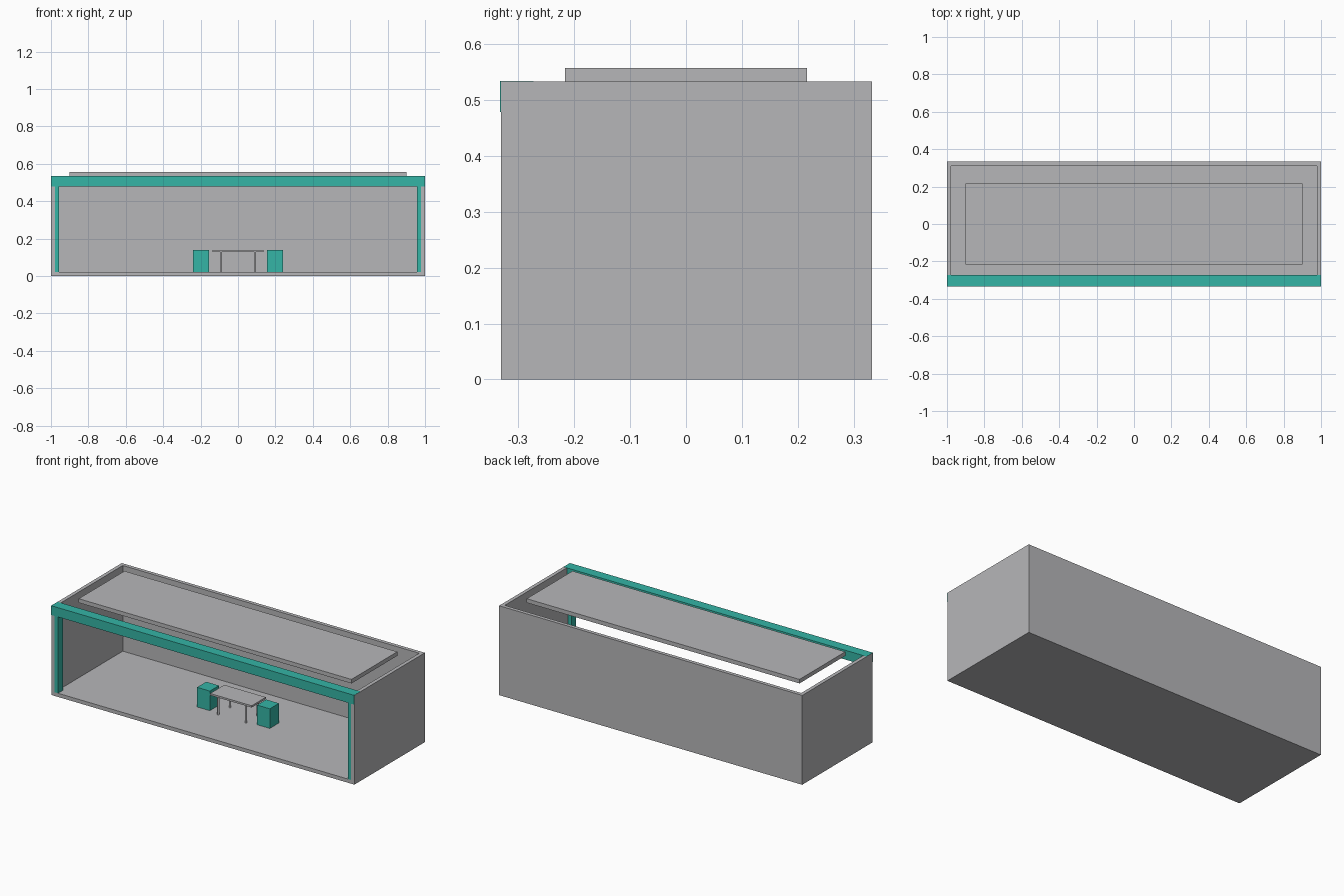
import bpy
import bmesh
from mathutils import Matrix, Vector

if "Cube" in bpy.data.objects:
    bpy.data.objects.remove(bpy.data.objects["Cube"], do_unlink=True)


def material(name, rgb):
    mat = bpy.data.materials.new(name)
    mat.use_nodes = True
    mat.diffuse_color = (*rgb, 1)
    mat.node_tree.nodes["Principled BSDF"].inputs["Base Color"].default_value = (*rgb, 1)
    return mat


GREY = material("light_grey", (0.47, 0.47, 0.485))
TEAL = material("teal", (0.035, 0.46, 0.38))


def finish(name, bm, mat):
    mesh = bpy.data.meshes.new(name)
    bm.to_mesh(mesh)
    bm.free()
    mesh.materials.append(mat)
    obj = bpy.data.objects.new(name, mesh)
    bpy.context.collection.objects.link(obj)
    return obj


def box(name, x, y, z, mat):
    """Box from (low, high) ranges on each axis."""
    lo, hi = (Vector(p) for p in zip(x, y, z))
    bm = bmesh.new()
    bmesh.ops.create_cube(bm, size=1, matrix=Matrix.Translation((lo + hi) / 2)
                          @ Matrix.Diagonal((*(hi - lo), 1)))
    return finish(name, bm, mat)


def rod(name, x, y, z, radius, mat):
    bm = bmesh.new()
    bmesh.ops.create_cone(bm, cap_ends=True, segments=16, radius1=radius, radius2=radius,
                          depth=z[1] - z[0],
                          matrix=Matrix.Translation((x, y, sum(z) / 2)))
    for face in bm.faces:
        face.smooth = len(face.verts) == 4
    for edge in bm.edges:
        edge.smooth = all(f.smooth for f in edge.link_faces)
    return finish(name, bm, mat)


WALL = 0.022
FRONT, BACK = -0.331, 0.333
TOP = 0.533
INNER = 1 - WALL

# Shell: floor, back wall, open front and top
box("floor", (-1, 1), (FRONT, BACK), (0, WALL), GREY)
box("back_wall", (-INNER, INNER), (BACK - WALL, BACK), (WALL, TOP), GREY)

# Floating roof panel
box("roof_panel", (-0.9, 0.9), (-0.216, 0.216), (TOP, 0.557), GREY)

# Front beam, a hair proud of the walls
box("front_beam", (-0.9995, 0.9995), (-0.333, -0.273), (0.478, TOP + 0.0005), TEAL)

# Table top
box("table_top", (-0.137, 0.137), (-0.067, 0.067), (0.128, 0.139), GREY)

# Mirrored parts
for side, s in (("left", 1), ("right", -1)):
    def span(a, b):
        return tuple(sorted((s * a, s * b)))

    box(side + "_wall", span(INNER, 1), (FRONT, BACK), (WALL, TOP), GREY)
    box(side + "_front_post", span(0.956, INNER), (FRONT, FRONT + 0.045), (WALL, 0.478), TEAL)
    box(side + "_stool", span(0.156, 0.24), (-0.043, 0.043), (WALL, 0.139), TEAL)
    for end, y in (("front", -0.055), ("back", 0.055)):
        rod(f"{side}_{end}_table_leg", s * 0.091, y, (WALL, 0.128), 0.0065, GREY)
